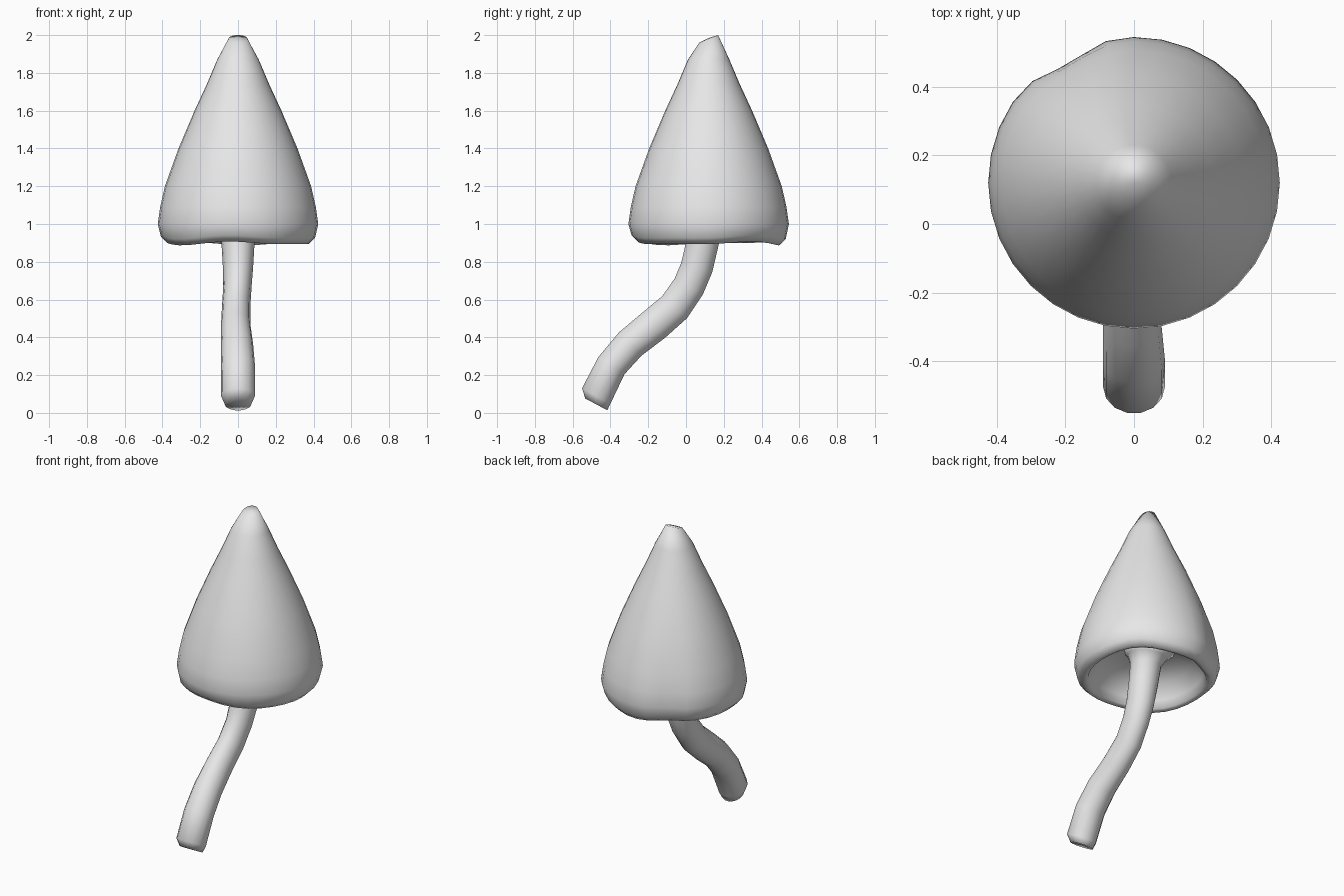
import bpy, bmesh, math
from mathutils import Vector

cube = bpy.data.objects.get("Cube")
if cube:
    bpy.data.objects.remove(cube, do_unlink=True)

grey = bpy.data.materials.new("soft grey")
grey.use_nodes = True
grey.diffuse_color = (0.8, 0.8, 0.8, 1)
grey.node_tree.nodes["Principled BSDF"].inputs["Base Color"].default_value = (0.8, 0.8, 0.8, 1)


def skin(name, rings, first, last):
    """Bridge a list of point rings and close both ends with a fan."""
    bm = bmesh.new()
    loops = [[bm.verts.new(p) for p in ring] for ring in rings]
    n = len(loops[0])
    for a, b in zip(loops, loops[1:]):
        for i in range(n):
            j = (i + 1) % n
            bm.faces.new((a[i], a[j], b[j], b[i]))
    for loop, tip in ((loops[0], first), (loops[-1], last)):
        centre = bm.verts.new(tip)
        for i in range(n):
            bm.faces.new((loop[i], loop[(i + 1) % n], centre))
    bmesh.ops.recalc_face_normals(bm, faces=bm.faces)
    for f in bm.faces:
        f.smooth = True
    mesh = bpy.data.meshes.new(name)
    bm.to_mesh(mesh)
    bm.free()
    mesh.materials.append(grey)
    obj = bpy.data.objects.new(name, mesh)
    bpy.context.collection.objects.link(obj)
    return obj


# Cap: outer bell from the tilted tip down, round the lip, up into the hollow
CAP_Y = 0.12
profile = [(0.05, 1.98), (0.11, 1.87), (0.165, 1.74), (0.23, 1.6), (0.315, 1.4),
           (0.387, 1.2), (0.412, 1.09), (0.425, 1.0), (0.408, 0.93), (0.375, 0.897),
           (0.345, 0.905), (0.328, 0.95), (0.27, 1.03), (0.17, 1.07), (0.1, 1.08)]


def cap_point(r, z, a):
    # shallow dent at the back right of the rim
    dent = 0.07 * math.exp(-((a - math.radians(119)) / 0.22) ** 2)
    low = max(0, 1 - abs(z - 1.0) / 0.5)
    r *= 1 - dent * low
    if z > 1.95:
        z += 0.02 * math.sin(a)
    elif z < 0.96:
        z += 0.007 * math.sin(3 * a) - 0.004 * math.sin(5 * a + 1)
    return Vector((r * math.cos(a), CAP_Y + r * math.sin(a), z))


SIDES = 32
cap_rings = [[cap_point(r, z, math.tau * i / SIDES) for i in range(SIDES)] for r, z in profile]
skin("cap", cap_rings, (0, CAP_Y, 1.985), (0, CAP_Y, 1.085))

# Stem: x, y, z, half width, half depth along a bent path, flared at the top
path = [(0, -0.475, 0.045, 0.07, 0.068), (0, -0.475, 0.09, 0.09, 0.088),
        (0, -0.395, 0.25, 0.09, 0.085), (-0.005, -0.295, 0.365, 0.085, 0.088),
        (-0.012, -0.17, 0.465, 0.078, 0.092), (-0.01, -0.06, 0.56, 0.075, 0.09),
        (-0.003, 0.015, 0.67, 0.075, 0.088), (0, 0.057, 0.77, 0.08, 0.088),
        (0, 0.085, 0.89, 0.087, 0.088), (0, 0.105, 1.0, 0.092, 0.092),
        (0, 0.115, 1.05, 0.115, 0.115), (0, 0.12, 1.085, 0.16, 0.16)]
stem_rings = []
for k, (x, y, z, w, d) in enumerate(path):
    before, after = path[max(k - 1, 0)], path[min(k + 1, len(path) - 1)]
    along = Vector((0, after[1] - before[1], after[2] - before[2])).normalized()
    if k < 2:
        along = Vector((0, 0.47, 0.88))
    across = Vector((0, along.z, -along.y))
    centre = Vector((x, y, z))
    stem_rings.append([centre + Vector((w * math.cos(t), 0, 0)) + across * (d * math.sin(t))
                       for t in (math.tau * i / 14 for i in range(14))])
skin("stem", stem_rings, (0, -0.472, 0.05), (0, 0.12, 1.1))
